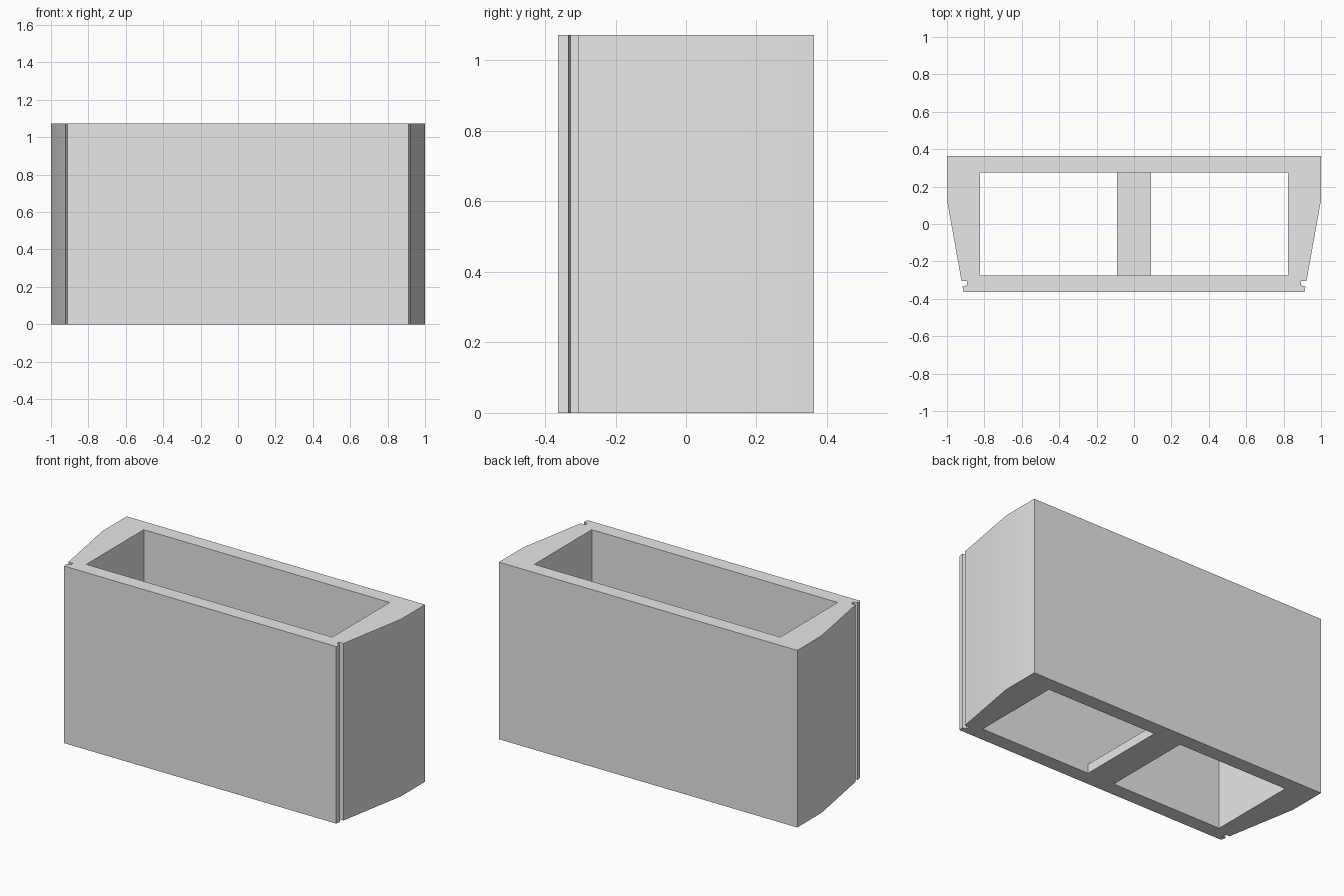
import bpy
import bmesh
from mathutils import Vector

cube = bpy.data.objects.get("Cube")
if cube:
    bpy.data.objects.remove(cube, do_unlink=True)

HEIGHT = 1.073
BACK = 0.363       # half depth
INNER_X = 0.824    # half width of the cavity
INNER_Y = 0.275    # half depth of the cavity
RIB_X = 0.09       # half width of the floor rib
RIB_Z = 0.055      # height of the floor rib


def prism(name, points, direction):
    """Extrude a closed 3D outline along a direction."""
    bm = bmesh.new()
    face = bm.faces.new([bm.verts.new(p) for p in points])
    result = bmesh.ops.extrude_face_region(bm, geom=[face], use_keep_orig=True)
    verts = [v for v in result["geom"] if isinstance(v, bmesh.types.BMVert)]
    bmesh.ops.translate(bm, verts=verts, vec=Vector(direction))
    bmesh.ops.recalc_face_normals(bm, faces=bm.faces[:])
    mesh = bpy.data.meshes.new(name)
    bm.to_mesh(mesh)
    bm.free()
    obj = bpy.data.objects.new(name, mesh)
    bpy.context.collection.objects.link(obj)
    return obj


# Material
grey = bpy.data.materials.new("plain_grey")
grey.use_nodes = True
grey.diffuse_color = (0.8, 0.8, 0.8, 1)
grey.node_tree.nodes["Principled BSDF"].inputs["Base Color"].default_value = (0.8, 0.8, 0.8, 1)

# Body: mirrored plan with tapered sides and a groove behind the front lip
half = [(1, BACK), (1, 0.13), (0.922, -0.306), (0.893, -0.306),
        (0.893, -0.328), (0.917, -0.334), (0.912, -BACK)]
plan = half + [(-x, y) for x, y in reversed(half)]
body = prism("box_body", [(x, y, 0) for x, y in plan], (0, 0, HEIGHT))
body.data.materials.append(grey)

# Cavity: open top and bottom, notched to leave the rib across the floor
right = [(RIB_X, RIB_Z), (RIB_X, -0.1), (INNER_X, -0.1), (INNER_X, HEIGHT + 0.1)]
outline = right + [(-x, z) for x, z in reversed(right)]
cutter = prism("cavity_cutter", [(x, -INNER_Y, z) for x, z in outline], (0, 2 * INNER_Y, 0))
cutter.data.materials.append(grey)
cutter.hide_render = True

cut = body.modifiers.new("cavity", "BOOLEAN")
cut.operation = "DIFFERENCE"
cut.solver = "EXACT"
cut.object = cutter

bpy.ops.object.select_all(action="DESELECT")
body.select_set(True)
bpy.context.view_layer.objects.active = body
bpy.ops.object.modifier_apply(modifier=cut.name)
bpy.data.objects.remove(cutter, do_unlink=True)

# Soft shading over the shallow side bend, crisp corners elsewhere
bpy.ops.object.shade_smooth_by_angle()
